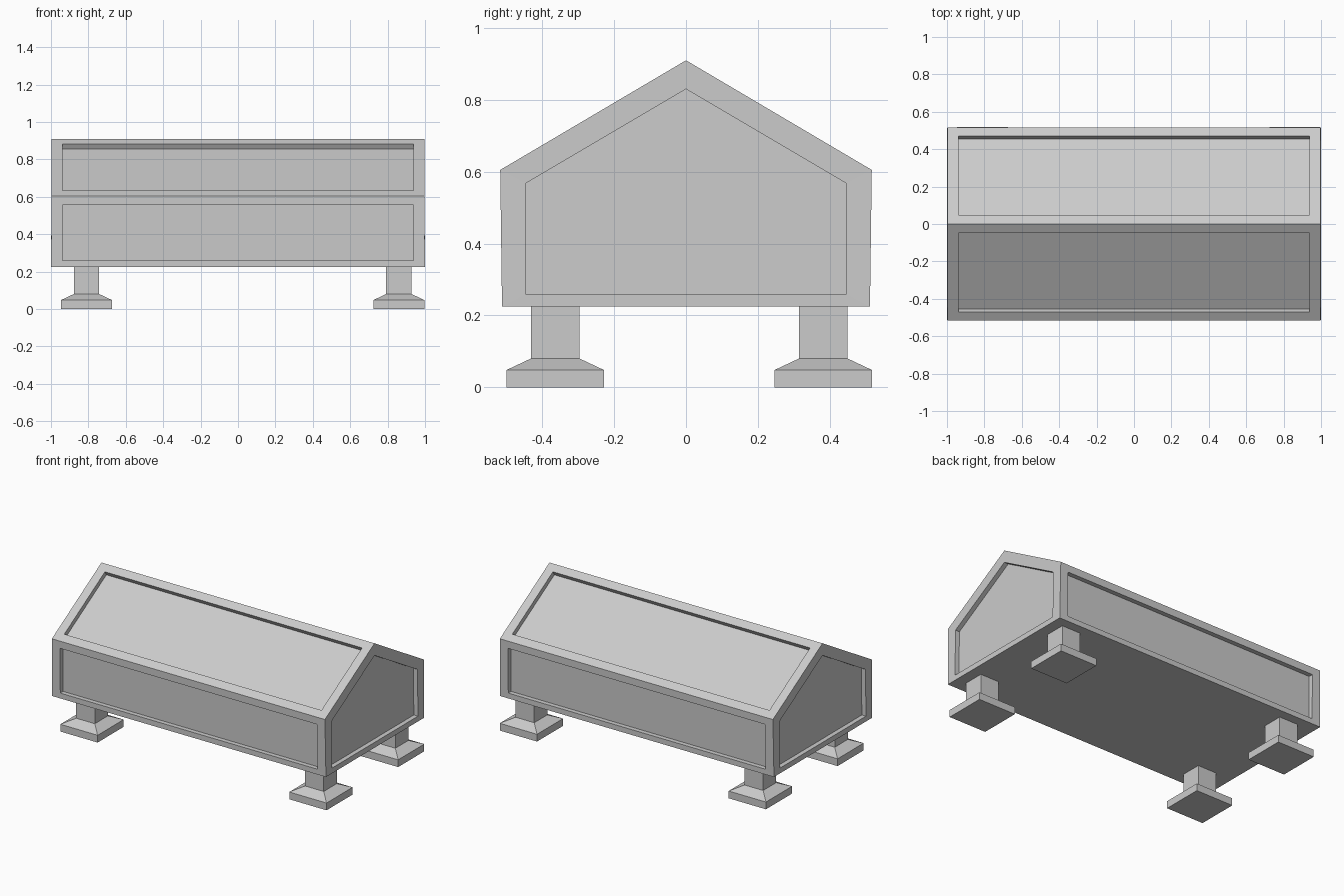
import bpy, bmesh
from mathutils import Vector

if "Cube" in bpy.data.objects:
    bpy.data.objects.remove(bpy.data.objects["Cube"])

DEPTH = 0.03  # how far each panel is sunk


def finish(bm, name):
    bmesh.ops.remove_doubles(bm, verts=bm.verts, dist=1e-4)
    bmesh.ops.recalc_face_normals(bm, faces=bm.faces)
    mesh = bpy.data.meshes.new(name)
    bm.to_mesh(mesh)
    bm.free()
    obj = bpy.data.objects.new(name, mesh)
    bpy.context.collection.objects.link(obj)
    return obj


def add_face(bm, pts):
    bm.faces.new([bm.verts.new(p) for p in pts])


def sunk_panel(bm, outer, inner, inward):
    """Flat rim between two outlines, with the inner outline pushed inwards."""
    shift = Vector(inward).normalized() * DEPTH
    floor = [Vector(p) + shift for p in inner]
    n = len(outer)
    for i in range(n):
        j = (i + 1) % n
        add_face(bm, [outer[i], outer[j], inner[j], inner[i]])
        add_face(bm, [inner[i], inner[j], floor[j], floor[i]])
    add_face(bm, floor)


# Gabled body: slightly flared walls, ends narrowing a little towards the ridge
XB, XT = 1.0, 0.996          # half length at the floor and above
YB, YE = 0.512, 0.517        # half width at the floor and the eaves
ZB, ZE, ZR = 0.225, 0.605, 0.91
PX = 0.938                   # half length of the side and roof panels

bm = bmesh.new()
for s in (-1, 1):
    # long wall
    sunk_panel(bm,
               [(-XB, s * YB, ZB), (XB, s * YB, ZB), (XT, s * YE, ZE), (-XT, s * YE, ZE)],
               [(x, s * y, z) for x, y, z in ((-PX, YB, 0.26), (PX, YB, 0.26),
                                              (PX, 0.516, 0.557), (-PX, 0.516, 0.557))],
               (0, -s, 0))
    # roof slope
    slope = (ZR - ZE) / YE
    def roof_z(y): return ZR - slope * y
    sunk_panel(bm,
               [(-XT, s * YE, ZE), (XT, s * YE, ZE), (XT, 0, ZR), (-XT, 0, ZR)],
               [(x, s * y, roof_z(y)) for x, y in ((-PX, 0.47), (PX, 0.47),
                                                   (PX, 0.047), (-PX, 0.047))],
               (0, -s * slope, -1))
    # gable end
    sunk_panel(bm,
               [(s * XB, -YB, ZB), (s * XB, YB, ZB), (s * XT, YE, ZE),
                (s * XT, 0, ZR), (s * XT, -YE, ZE)],
               [(s * x, y, z) for x, y, z in ((XB, -0.447, 0.26), (XB, 0.447, 0.26),
                                              (XT, 0.447, 0.567), (XT, 0, 0.83),
                                              (XT, -0.447, 0.567))],
               (-s, 0, 0))
# underside
add_face(bm, [(-XB, -YB, ZB), (XB, -YB, ZB), (XB, YB, ZB), (-XB, YB, ZB)])
finish(bm, "gabled_body")


# Square legs: wide foot, sloped shoulder, narrow post
def leg(name, cx, cy):
    bm = bmesh.new()
    rings = []
    for half, z in ((0.136, 0), (0.136, 0.048), (0.068, 0.08), (0.068, ZB)):
        rings.append([bm.verts.new((cx + a * half, cy + b * half, z))
                      for a, b in ((-1, -1), (1, -1), (1, 1), (-1, 1))])
    for lo, hi in zip(rings, rings[1:]):
        for i in range(4):
            j = (i + 1) % 4
            bm.faces.new([lo[i], lo[j], hi[j], hi[i]])
    bm.faces.new(rings[0])
    bm.faces.new(rings[-1])
    finish(bm, name)


for x_name, x in (("left", -0.81), ("right", 0.86)):
    for y_name, y in (("front", -0.364), ("back", 0.382)):
        leg(f"{y_name}_{x_name}_leg", x, y)
